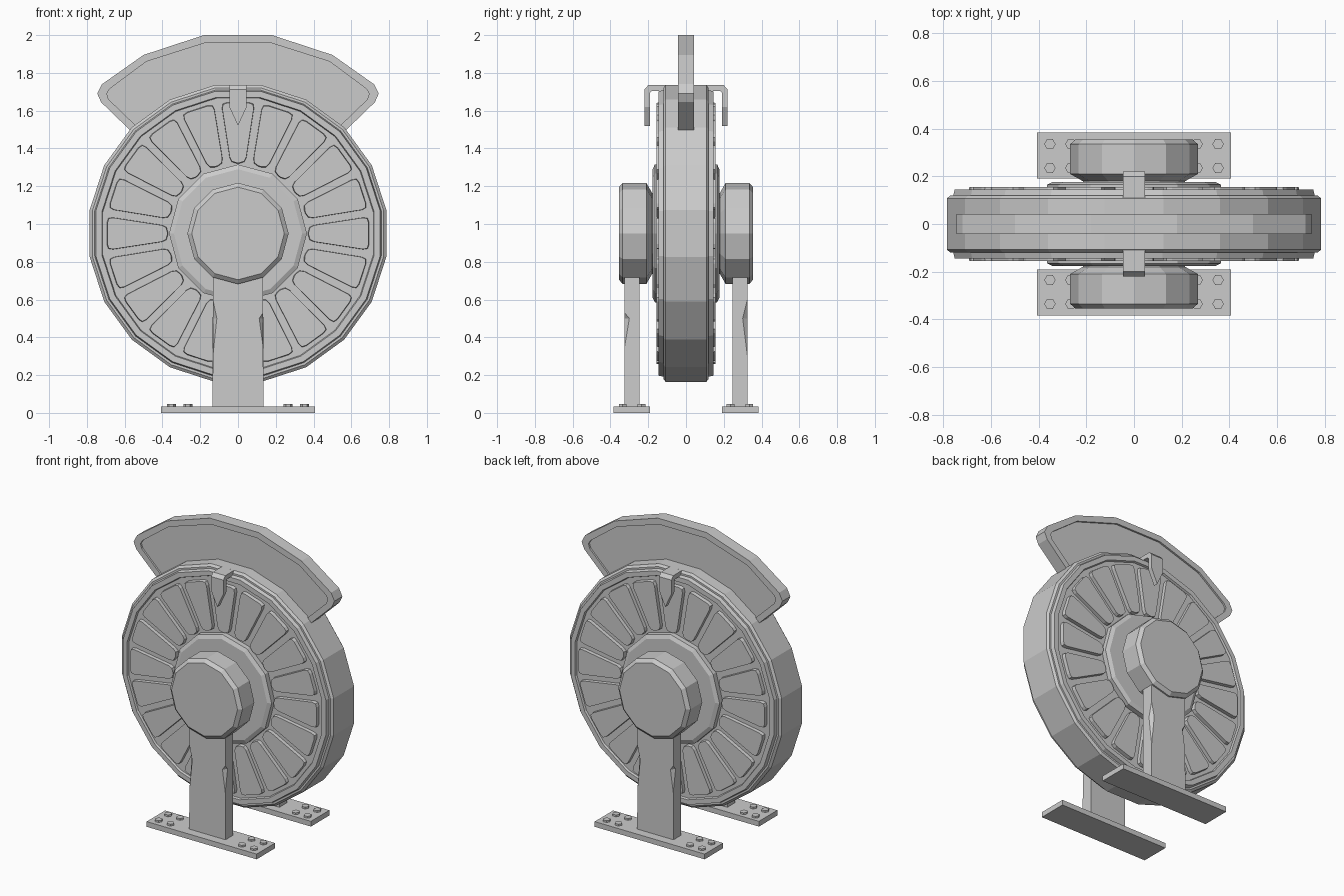
import bpy, bmesh
from math import sin, cos, pi, radians
from mathutils import Matrix, Vector

cube = bpy.data.objects.get("Cube")
if cube:
    bpy.data.objects.remove(cube, do_unlink=True)

GREY = (0.6, 0.6, 0.6, 1)
mat = bpy.data.materials.new("plain_grey")
mat.use_nodes = True
mat.diffuse_color = GREY
mat.node_tree.nodes["Principled BSDF"].inputs["Base Color"].default_value = GREY

CENTRE = Vector((0, 0, 0.95))
HALF_TURN = Matrix.Rotation(pi, 4, "Z")


def finish(name, bm):
    bmesh.ops.recalc_face_normals(bm, faces=bm.faces)
    mesh = bpy.data.meshes.new(name)
    bm.to_mesh(mesh)
    bm.free()
    mesh.materials.append(mat)
    obj = bpy.data.objects.new(name, mesh)
    bpy.context.collection.objects.link(obj)
    return obj


def add_prism(bm, lower, upper):
    """Join two matching outlines into a closed solid."""
    a = [bm.verts.new(p) for p in lower]
    b = [bm.verts.new(p) for p in upper]
    bm.faces.new(a)
    bm.faces.new(b)
    for i in range(len(a)):
        j = (i + 1) % len(a)
        bm.faces.new((a[i], a[j], b[j], b[i]))


def add_box(bm, x, y, z):
    outline = [(x[0], y[0]), (x[1], y[0]), (x[1], y[1]), (x[0], y[1])]
    add_prism(bm, [(*p, z[0]) for p in outline], [(*p, z[1]) for p in outline])


def lathe(name, profile, sides, offset=0.0):
    """Turn a (radius, y) profile about the wheel axle and cap both ends."""
    bm = bmesh.new()
    rings = []
    for r, y in profile:
        angles = [offset + 2 * pi * k / sides for k in range(sides)]
        rings.append([bm.verts.new((r * cos(t), y, CENTRE.z + r * sin(t))) for t in angles])
    for a, b in zip(rings, rings[1:]):
        for i in range(sides):
            j = (i + 1) % sides
            bm.faces.new((a[i], a[j], b[j], b[i]))
    bm.faces.new(rings[0])
    bm.faces.new(rings[-1])
    return finish(name, bm)


# Wheel drum with a raised rim on both faces
half = [(0.3, 0.132), (0.725, 0.132), (0.73, 0.145), (0.762, 0.145),
        (0.768, 0.12), (0.78, 0.12), (0.795, 0.108)]
lathe("wheel", half + [(r, -y) for r, y in reversed(half)], 20, radians(9))

# Raised rounded pads, twenty on each face
bm = bmesh.new()
corners = [(0.37, -0.04), (0.695, -0.09), (0.695, 0.09), (0.37, 0.04)]
outline = []
for i, c in enumerate(corners):
    here = Vector(c)
    before, after = Vector(corners[i - 1]), Vector(corners[(i + 1) % 4])
    p = here + (before - here).normalized() * 0.032
    q = here + (after - here).normalized() * 0.032
    outline += [p, here * 0.5 + (p + q) * 0.25, q]
middle = Vector((0.54, 0))
for side in (-1, 1):
    for k in range(20):
        turn = Matrix.Translation(CENTRE) @ Matrix.Rotation(2 * pi * k / 20, 4, "Y")
        top = [middle + (p - middle) * 0.975 for p in outline]
        add_prism(bm, [turn @ Vector((p.x, side * 0.125, p.y)) for p in outline],
                  [turn @ Vector((p.x, side * 0.156, p.y)) for p in top])
finish("wheel_pads", bm)

# Hub flanges and bearing housings
for side, label in ((-1, "front"), (1, "back")):
    lathe(label + "_flange",
          [(r, side * y) for r, y in [(0.365, 0.12), (0.365, 0.165), (0.34, 0.177)]], 12)
    lathe(label + "_hub",
          [(r, side * y) for r, y in [(0.215, 0.17), (0.215, 0.18), (0.268, 0.21),
                                      (0.268, 0.335), (0.245, 0.355)]], 12)

# Arched header plate with a shallow recess on both faces
def arch_outline(points):
    return points + [(-x, z) for x, z in reversed(points)]

outer = arch_outline([(0.5, 1.42), (0.57, 1.495), (0.725, 1.645), (0.745, 1.69),
                      (0.72, 1.74), (0.50, 1.895), (0.18, 2.0)])
inner = arch_outline([(0.48, 1.46), (0.54, 1.52), (0.685, 1.66), (0.695, 1.69),
                      (0.68, 1.715), (0.485, 1.86), (0.17, 1.96)])
bm = bmesh.new()
loops = [[bm.verts.new((x, y, z)) for x, z in shape]
         for shape, y in ((inner, -0.03), (inner, -0.042), (outer, -0.042),
                          (outer, 0.042), (inner, 0.042), (inner, 0.03))]
for a, b in zip(loops, loops[1:]):
    for i in range(len(a)):
        j = (i + 1) % len(a)
        bm.faces.new((a[i], a[j], b[j], b[i]))
bm.faces.new(loops[0])
bm.faces.new(loops[-1])
finish("header_plate", bm)


def make_post(name):
    """Tapering post with a chipped notch in each outer edge."""
    bm = bmesh.new()
    front, back, top = -0.325, -0.245, 0.75
    rows = []
    for sx, high, low in ((-1, 0.6, 0.3), (1, 0.53, 0.35)):
        edge = [(sx * 0.135, front, 0.03), (sx * 0.133, front, low),
                (sx * 0.112, front, 0.5), (sx * 0.133, front, high),
                (sx * 0.133, front, top)]
        verts = [bm.verts.new(p) for p in edge]
        deep = bm.verts.new((sx * 0.133, front + 0.025, 0.5))
        rear = [bm.verts.new((sx * x, back, z)) for x, z in ((0.135, 0.03), (0.133, top))]
        bm.faces.new((verts[1], verts[2], deep))
        bm.faces.new((verts[2], verts[3], deep))
        bm.faces.new((verts[0], verts[1], deep, verts[3], verts[4], rear[1], rear[0]))
        rows.append((verts, rear))
    (lv, lr), (rv, rr) = rows
    bm.faces.new(lv + rv[::-1])
    bm.faces.new(lr + rr[::-1])
    bm.faces.new((lv[0], rv[0], rr[0], lr[0]))
    bm.faces.new((lv[-1], rv[-1], rr[1], lr[1]))
    return finish(name, bm)


def make_foot(name):
    bm = bmesh.new()
    add_box(bm, (-0.408, 0.408), (-0.385, -0.19), (0, 0.035))
    return finish(name, bm)


def make_bolts(name):
    bm = bmesh.new()
    for x in (-0.353, -0.265, 0.265, 0.353):
        for y in (-0.335, -0.235):
            ring = [(x + 0.024 * cos(k * pi / 3), y + 0.024 * sin(k * pi / 3)) for k in range(6)]
            add_prism(bm, [(*p, 0.03) for p in ring], [(*p, 0.047) for p in ring])
    return finish(name, bm)


def make_pointer(name):
    """Bent arm from the rim ending in a downward arrow tip."""
    bm = bmesh.new()
    arm = [(0.1, 1.735), (0.2, 1.735), (0.22, 1.712), (0.22, 1.65),
           (0.19, 1.65), (0.19, 1.695), (0.18, 1.705), (0.1, 1.705)]
    add_prism(bm, [(-0.046, -y, z) for y, z in arm], [(0.046, -y, z) for y, z in arm])
    tip = [(-0.046, 1.65), (0.046, 1.65), (0.046, 1.62), (0, 1.52), (-0.046, 1.62)]
    add_prism(bm, [(x, -0.22, z) for x, z in tip], [(x, -0.19, z) for x, z in tip])
    return finish(name, bm)


# Stand parts and pointers, repeated by a half turn for the back
for label, make in (("post", make_post), ("foot_plate", make_foot),
                    ("foot_bolts", make_bolts), ("pointer", make_pointer)):
    make("front_" + label)
    make("back_" + label).data.transform(HALF_TURN)
